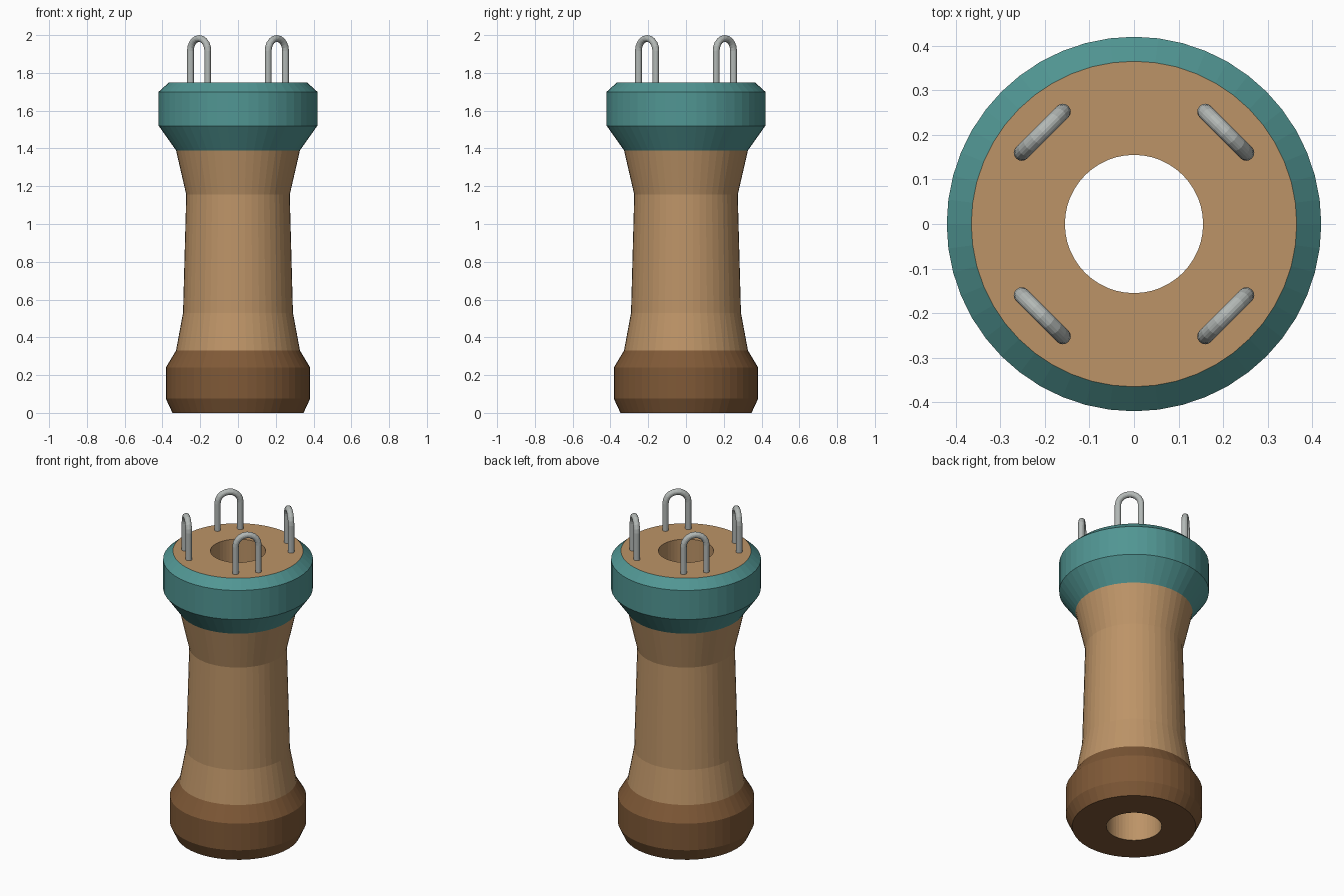
import bpy, bmesh
from math import pi, sin, cos
from mathutils import Vector

if "Cube" in bpy.data.objects:
    bpy.data.objects.remove(bpy.data.objects["Cube"])

SIDES = 48
WIRE_SIDES = 16


def material(name, color):
    m = bpy.data.materials.new(name)
    m.diffuse_color = (*color, 1)
    m.use_nodes = True
    m.node_tree.nodes["Principled BSDF"].inputs["Base Color"].default_value = m.diffuse_color
    return m


def make_object(name, bm, mat):
    bmesh.ops.recalc_face_normals(bm, faces=bm.faces)
    mesh = bpy.data.meshes.new(name)
    bm.to_mesh(mesh)
    bm.free()
    mesh.materials.append(mat)
    ob = bpy.data.objects.new(name, mesh)
    bpy.context.collection.objects.link(ob)
    return ob


def skin(bm, rings, wrap_rings):
    """Join successive closed vertex rings with quads."""
    count = len(rings)
    for i in range(count if wrap_rings else count - 1):
        a, b = rings[i], rings[(i + 1) % count]
        n = len(a)
        for j in range(n):
            k = (j + 1) % n
            bm.faces.new((a[j], a[k], b[k], b[j]))


def lathe(name, profile, mat):
    """Spin a closed (radius, z) profile around the z axis."""
    bm = bmesh.new()
    rings = [[bm.verts.new((r * cos(2 * pi * j / SIDES), r * sin(2 * pi * j / SIDES), z))
              for j in range(SIDES)] for r, z in profile]
    skin(bm, rings, True)
    return make_object(name, bm, mat)


def staple(name, angle, mat):
    """Round wire bent into an upside-down U, tangent to the rim."""
    dist, half, wire, bend_z, foot_z = 0.291, 0.065, 0.018, 1.917, 1.70
    out = Vector((cos(angle), sin(angle), 0))
    side = Vector((-sin(angle), cos(angle), 0))
    up = Vector((0, 0, 1))
    # stations: position along the side, height, direction of the wire's outer face
    stations = [(half, foot_z, 0)]
    stations += [(half * cos(t), bend_z + half * sin(t), t)
                 for t in (pi * i / 10 for i in range(11))]
    stations += [(-half, foot_z, pi)]
    bm = bmesh.new()
    rings = []
    for s, z, t in stations:
        centre = out * dist + side * s + up * z
        normal = side * cos(t) + up * sin(t)
        rings.append([bm.verts.new(centre + wire * (normal * cos(a) + out * sin(a)))
                      for a in (2 * pi * j / WIRE_SIDES for j in range(WIRE_SIDES))])
    skin(bm, rings, False)
    bm.faces.new(rings[0])
    bm.faces.new(rings[-1])
    return make_object(name, bm, mat)


wood = material("light_wood", (0.507, 0.295, 0.136))
dark = material("dark_wood", (0.214, 0.10, 0.038))
teal = material("teal_paint", (0.082, 0.304, 0.292))
steel = material("steel", (0.45, 0.48, 0.465))

# Hollow wooden body with a through bore
lathe("body", [(0.155, 0), (0.155, 1.75), (0.365, 1.75), (0.328, 1.39), (0.274, 1.155),
               (0.291, 0.53), (0.328, 0.33)], wood)

# Dark foot around the bottom
lathe("foot", [(0.155, 0), (0.347, 0), (0.382, 0.075), (0.382, 0.24), (0.328, 0.33)], dark)

# Painted collar around the top
lathe("collar", [(0.365, 1.75), (0.42, 1.70), (0.42, 1.52), (0.328, 1.39)], teal)

# Four wire staples
for i in range(4):
    staple(f"staple_{i + 1}", pi / 4 + i * pi / 2, steel)
